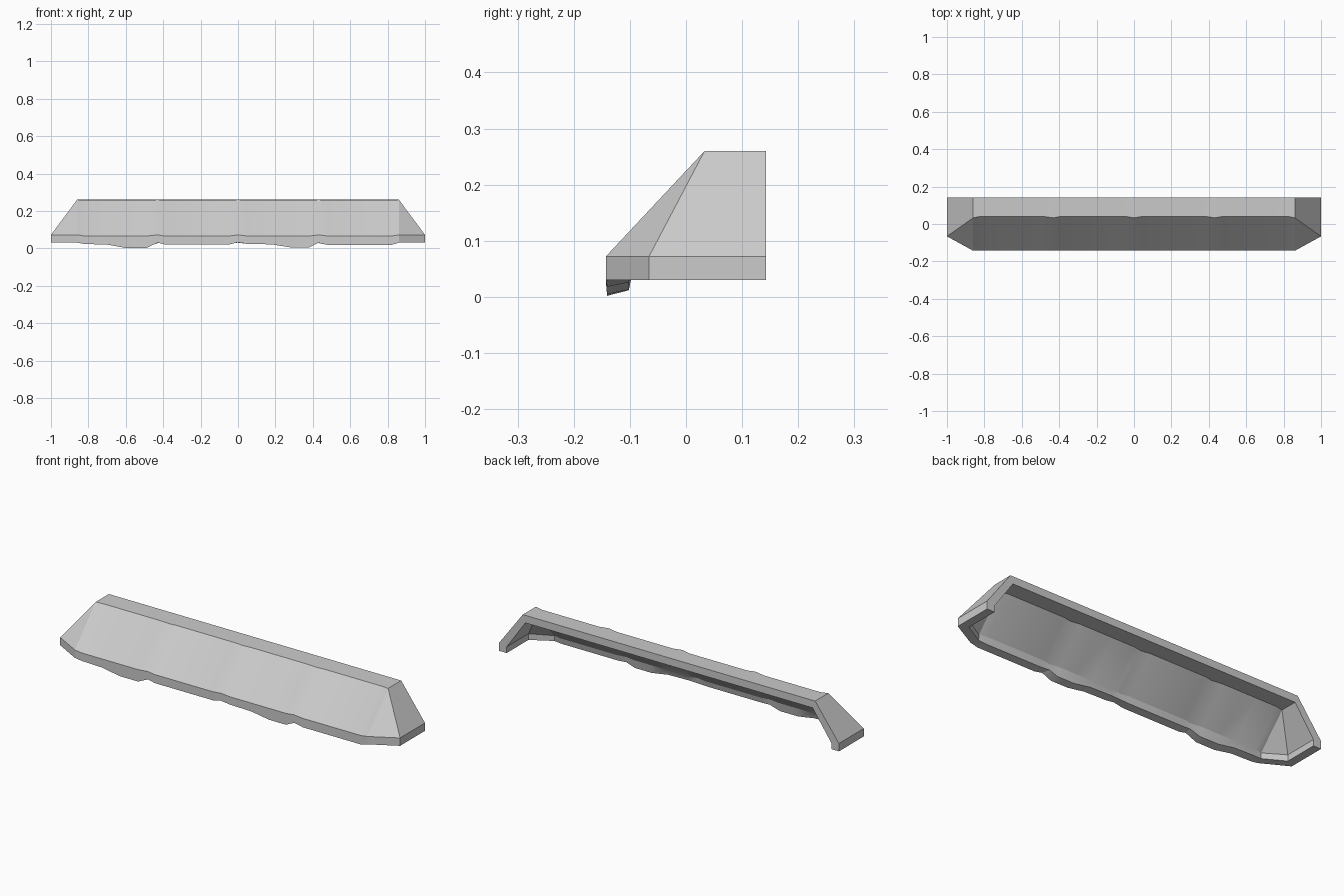
import bpy, bmesh, math

if "Cube" in bpy.data.objects:
    bpy.data.objects.remove(bpy.data.objects["Cube"])

# Stations along the front: x, panel recess, height of the lower lip
STATIONS = [(-.86, 0, .03), (-.82, .008, .023), (-.70, .008, .02), (-.60, .008, .002),
            (-.49, .008, .002), (-.43, 0, .03), (-.39, .008, .02), (-.05, .008, .02),
            (0, 0, .032), (.05, .008, .024), (.18, .008, .021), (.28, .008, .005),
            (.38, .008, .005), (.43, 0, .029), (.48, .008, .018), (.82, .008, .018),
            (.86, 0, .03)]
BACK, TOP, UNDER = .143, .26, .22


def front_ring(x, r, zb):
    """Shell section: outer lip, eave, ridge, then inner ridge, eave, lip."""
    end = abs(x) > .85
    xi = math.copysign(.845, x) if end else x * .98
    lip = -.143 + r * .3
    return [(x, lip, zb), (x, lip, .072 - r * .8), (x, .033 + r, TOP - r * .3),
            (xi, .05 + r, UNDER), (xi, -.1 + r, .059), (xi, -.102, max(zb + .008, .012) if zb < .029 else .03)]


def end_ring(s, y, yi, yc, yci):
    """Section of the hipped end on side s."""
    return [(s, y, .03), (s, y, .072), (s * .86, yc, TOP),
            (s * .845, yci, UNDER), (s * .955, yi, .063), (s * .955, yi, .03)]


def ends(s):
    return [end_ring(s, BACK, BACK, BACK, BACK), end_ring(s, -.066, -.04, .033, .05)]


bm = bmesh.new()


def face(*vs):
    bm.faces.new(vs)


# Front slope and hipped ends as one lofted shell
coords = ends(-1) + [front_ring(*st) for st in STATIONS] + ends(1)[::-1]
rings = [[bm.verts.new(p) for p in ring] for ring in coords]
for a, b in zip(rings, rings[1:]):
    for i, j in ((0, 1), (1, 2), (3, 4), (4, 5), (5, 0)):
        face(a[i], a[j], b[j], b[i])
face(*rings[0])
face(*reversed(rings[-1]))

# Flat top slab running to the back edge
main = rings[2:-2]
rows = []
for r in main:
    d = bm.verts.new((r[2].co.x, BACK, TOP))
    e = bm.verts.new((r[3].co.x, BACK, UNDER))
    rows.append((r[2], d, e, r[3]))
for a, b in zip(rows, rows[1:]):
    for i in range(3):
        face(a[i], a[i + 1], b[i + 1], b[i])

bmesh.ops.remove_doubles(bm, verts=bm.verts[:], dist=.0005)
bmesh.ops.recalc_face_normals(bm, faces=bm.faces[:])

mesh = bpy.data.meshes.new("awning_shell")
bm.to_mesh(mesh)
bm.free()
awning = bpy.data.objects.new("awning_shell", mesh)
bpy.context.collection.objects.link(awning)
bpy.context.view_layer.objects.active = awning
awning.select_set(True)
bpy.ops.object.shade_smooth_by_angle(angle=math.radians(25))
